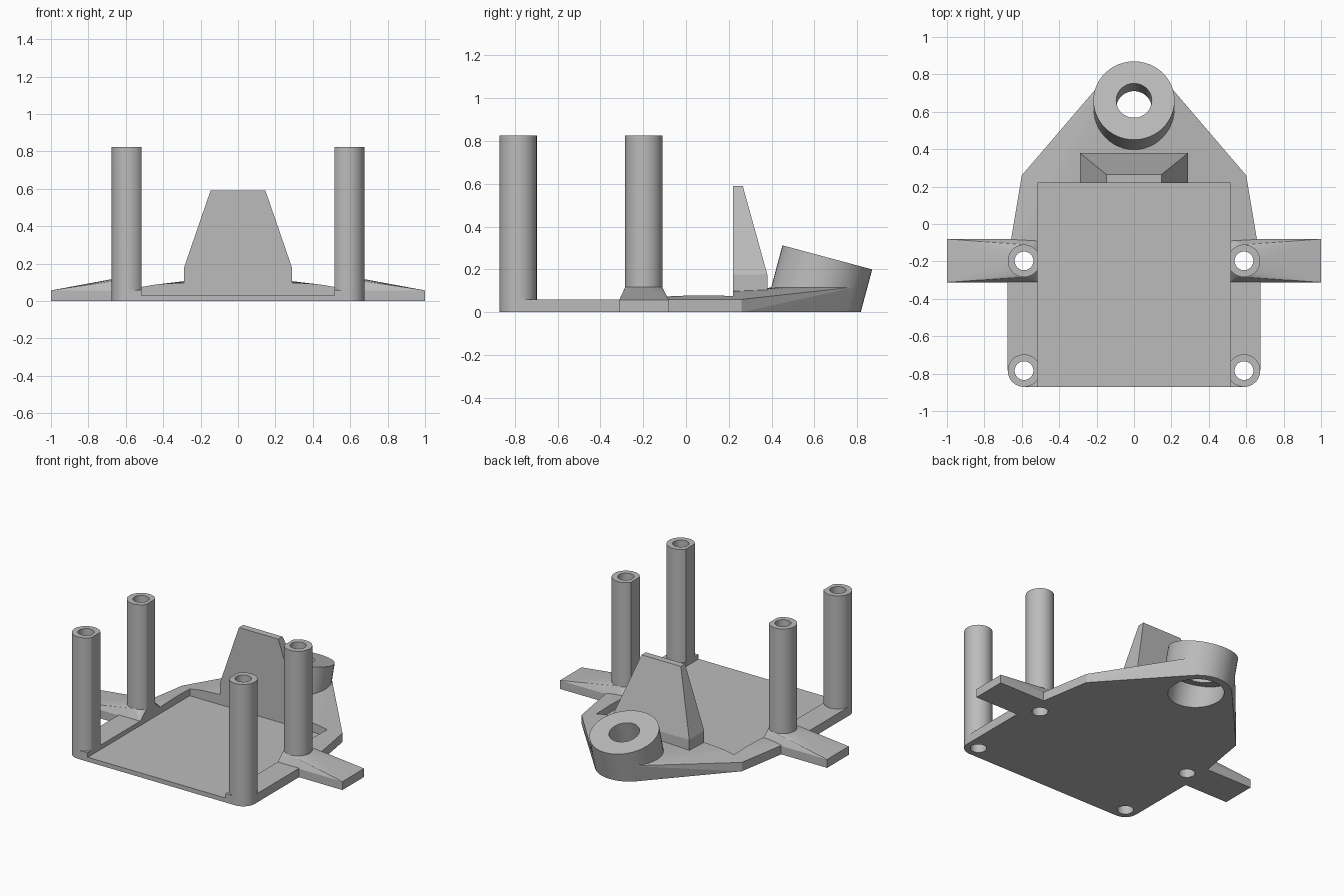
import bpy, bmesh
from math import cos, sin, pi, radians
from mathutils import Matrix, Vector

if "Cube" in bpy.data.objects:
    bpy.data.objects.remove(bpy.data.objects["Cube"])

grey = bpy.data.materials.new("plain grey")
grey.use_nodes = True
grey.diffuse_color = (0.5, 0.5, 0.5, 1)
grey.node_tree.nodes["Principled BSDF"].inputs["Base Color"].default_value = (0.5, 0.5, 0.5, 1)

SEGMENTS = 48
POST_X, POST_R, POST_TOP = 0.588, 0.087, 0.825
FRONT_Y, REAR_Y = -0.784, -0.197
RIM = 0.06
TILT = Matrix.Rotation(radians(-15), 3, 'X')
AXIS = TILT @ Vector((0, 0, 1))
RING_TOP = Vector((0, 0.66, 0.256))


def circle(r):
    return [Vector((r * cos(2 * pi * i / SEGMENTS), r * sin(2 * pi * i / SEGMENTS), 0))
            for i in range(SEGMENTS)]


def disc(x, y, r, z0, z1):
    """Points of an upright cylinder."""
    return [p + Vector((x, y, z)) for p in circle(r) for z in (z0, z1)]


def box(x0, x1, y0, y1, z0, z1):
    return [Vector((x, y, z)) for x in (x0, x1) for y in (y0, y1) for z in (z0, z1)]


def tilted(r, along=0.0, level=None):
    """Circle on the leaning axis, optionally slid along it to a flat level."""
    points = [RING_TOP + TILT @ p + AXIS * along for p in circle(r)]
    if level is not None:
        points = [p + AXIS * ((level - p.z) / AXIS.z) for p in points]
    return points


def hull(name, points):
    """Convex solid around the given points."""
    bm = bmesh.new()
    for p in points:
        bm.verts.new(p)
    result = bmesh.ops.convex_hull(bm, input=bm.verts[:])
    spare = {g for g in result["geom_interior"] + result["geom_unused"]
             if isinstance(g, bmesh.types.BMVert)}
    bmesh.ops.delete(bm, geom=list(spare), context='VERTS')
    bmesh.ops.dissolve_limit(bm, angle_limit=radians(0.3), verts=bm.verts[:], edges=bm.edges[:])
    bmesh.ops.recalc_face_normals(bm, faces=bm.faces[:])
    mesh = bpy.data.meshes.new(name)
    bm.to_mesh(mesh)
    bm.free()
    mesh.materials.append(grey)
    obj = bpy.data.objects.new(name, mesh)
    bpy.context.collection.objects.link(obj)
    return obj


# Flat front plate with rounded corners
plate = hull("mounting_plate", [p for s in (-1, 1) for y in (FRONT_Y, REAR_Y)
                                for p in disc(s * POST_X, y, POST_R, 0, RIM)])
solids, cutters = [], []

# Rear plate rising towards the ring
points = tilted(0.217, level=0.115) + tilted(0.217, level=0)
for s in (-1, 1):
    points += disc(s * POST_X, REAR_Y, POST_R, 0, RIM)
    points += [Vector((s * 0.6, 0.26, z)) for z in (0, RIM)]
solids.append(hull("rear_plate", points))

# Leaning ring
solids.append(hull("tilted_ring", tilted(0.217) + tilted(0.217, level=0)))

# Tapered upright behind the tray
solids.append(hull("back_support", box(-0.29, 0.29, 0.22, 0.38, 0, 0.175)
                   + box(-0.147, 0.147, 0.22, 0.265, 0.5, 0.59)[1::2]))

# Side arms and hollow posts
for s, side in ((-1, "right"), (1, "left")):
    solids.append(hull(side + "_arm", box(s * 0.515, s, -0.312, -0.08, 0, 0.057)
                       + disc(s * POST_X, REAR_Y, POST_R, 0, 0.117)))
    for y, end in ((FRONT_Y, "front"), (REAR_Y, "rear")):
        name = end + "_" + side + "_post"
        solids.append(hull(name, disc(s * POST_X, y, POST_R, 0, POST_TOP)))
        cutters.append(hull(name + "_hole", disc(s * POST_X, y, 0.05, -0.1, 1)))

# Tray pocket, ring bore and wider recess below
cutters.append(hull("tray_pocket", box(-0.515, 0.515, -1, 0.22, 0.03, 1)))
cutters.append(hull("ring_bore", tilted(0.095, 0.1) + tilted(0.095, -0.5)))
cutters.append(hull("ring_recess", tilted(0.17, -0.16) + tilted(0.17, -0.5)))

# Join the parts, then cut the openings
for helpers, operation in ((solids, 'UNION'), (cutters, 'DIFFERENCE')):
    for helper in helpers:
        helper.hide_render = True
        mod = plate.modifiers.new(helper.name, 'BOOLEAN')
        mod.operation, mod.object, mod.solver = operation, helper, 'EXACT'
graph = bpy.context.evaluated_depsgraph_get()
mesh = bpy.data.meshes.new_from_object(plate.evaluated_get(graph))
plate.modifiers.clear()
plate.data = mesh
mesh.materials.clear()
mesh.materials.append(grey)
for face in mesh.polygons:
    face.material_index = 0
for helper in solids + cutters:
    bpy.data.objects.remove(helper)

bpy.ops.object.select_all(action='DESELECT')
plate.select_set(True)
bpy.context.view_layer.objects.active = plate
bpy.ops.object.shade_smooth_by_angle(angle=radians(10))
